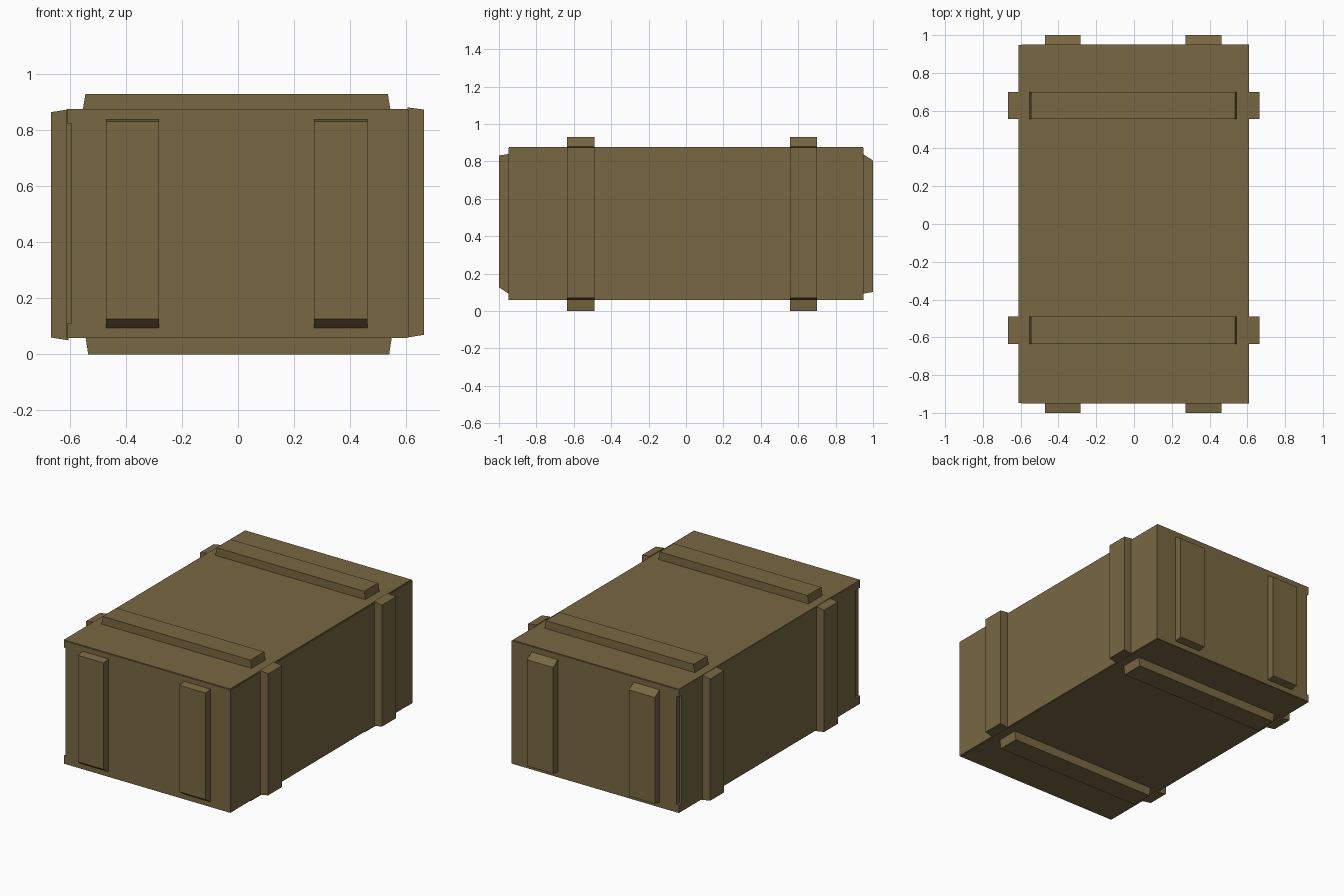
import bpy, bmesh

if "Cube" in bpy.data.objects:
    bpy.data.objects.remove(bpy.data.objects["Cube"])

wood = bpy.data.materials.new("olive_brown_wood")
wood.diffuse_color = (0.19, 0.137, 0.054, 1)
wood.use_nodes = True
wood.node_tree.nodes["Principled BSDF"].inputs["Base Color"].default_value = wood.diffuse_color


def make(name, verts):
    """Eight corners (four of one end, four of the other) to a closed block."""
    bm = bmesh.new()
    v = [bm.verts.new(p) for p in verts]
    bm.faces.new(v[:4])
    bm.faces.new(v[4:])
    for i in range(4):
        j = (i + 1) % 4
        bm.faces.new((v[i], v[j], v[j + 4], v[i + 4]))
    bmesh.ops.recalc_face_normals(bm, faces=bm.faces)
    me = bpy.data.meshes.new(name)
    bm.to_mesh(me)
    bm.free()
    me.materials.append(wood)
    ob = bpy.data.objects.new(name, me)
    bpy.context.collection.objects.link(ob)


def board(name, x, y, z):
    make(name, [(a, b, c) for c in z for a, b in
                ((x[0], y[0]), (x[1], y[0]), (x[1], y[1]), (x[0], y[1]))])


def batten(name, order, width, base, inner, outer, tip):
    """Bar with slanted ends; order gives (width, length, depth) axes."""
    verts = []
    for depth, span in ((base, inner), (tip, outer)):
        for w, l in ((0, 0), (1, 0), (1, 1), (0, 1)):
            p = [0, 0, 0]
            p[order[0]], p[order[1]], p[order[2]] = width[w], span[l], depth
            verts.append(p)
    make(name, verts)


# Crate walls, lid and floor
board("front_panel", (-0.595, 0.61), (-0.95, -0.9), (0.06, 0.872))
board("back_panel", (-0.595, 0.61), (0.9, 0.95), (0.06, 0.872))
board("left_panel", (-0.612, -0.56), (-0.9, 0.92), (0.06, 0.872))
board("right_panel", (0.56, 0.61), (-0.949, 0.949), (0.061, 0.87))
board("lid_panel", (-0.611, 0.605), (-0.947, 0.947), (0.825, 0.877))
board("floor_panel", (-0.611, 0.605), (-0.947, 0.947), (0.058, 0.11))

# Battens around the lid, floor and long sides
for end, y in (("front", (-0.635, -0.49)), ("back", (0.555, 0.70))):
    batten("lid_batten_" + end, (1, 0, 2), y, 0.87,
           (-0.555, 0.545), (-0.545, 0.535), 0.93)
    batten("floor_batten_" + end, (1, 0, 2), y, 0.065,
           (-0.545, 0.55), (-0.535, 0.54), 0.0)
    batten("left_batten_" + end, (1, 2, 0), y, -0.605,
           (0.05, 0.875), (0.06, 0.865), -0.667)
    batten("right_batten_" + end, (1, 2, 0), y, 0.605,
           (0.06, 0.882), (0.07, 0.874), 0.665)

# Upright battens on both ends
for side, x in (("left", (-0.472, -0.282)), ("right", (0.272, 0.463))):
    batten("front_upright_" + side, (0, 2, 1), x, -0.945,
           (0.09, 0.84), (0.127, 0.832), -1.0)
    batten("back_upright_" + side, (0, 2, 1), x, 0.945,
           (0.093, 0.84), (0.102, 0.805), 1.0)
